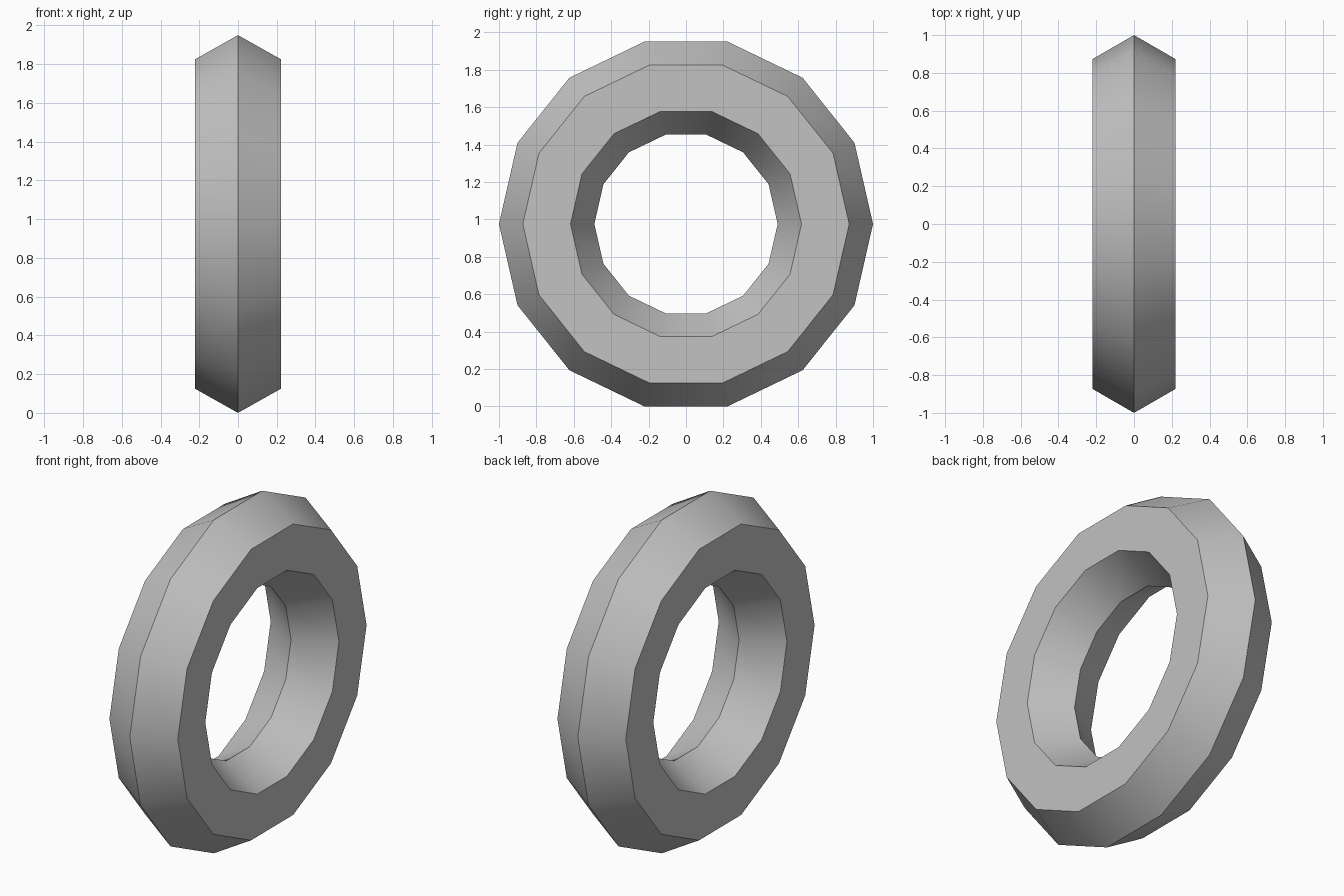
import bpy
import math

cube = bpy.data.objects.get("Cube")
if cube:
    bpy.data.objects.remove(cube, do_unlink=True)

SIDES = 14
MINOR = 0.255
MAJOR = 1 - MINOR

# Flat grey material
grey = bpy.data.materials.new("plain_grey")
grey.use_nodes = True
colour = (0.54, 0.54, 0.54, 1)
grey.diffuse_color = colour
grey.node_tree.nodes["Principled BSDF"].inputs["Base Color"].default_value = colour

# Upright ring with a hexagonal section, axis along x, resting on a flat segment
bpy.ops.mesh.primitive_torus_add(
    major_segments=SIDES, minor_segments=6,
    major_radius=MAJOR, minor_radius=MINOR,
    location=(0, 0, math.cos(math.pi / SIDES)),
    rotation=(math.pi / 2, 0, math.pi / 2))
ring = bpy.context.object
ring.name = "ring"
ring.data.materials.append(grey)
bpy.ops.object.transform_apply(location=True, rotation=True, scale=True)

# Smooth around the ring, crisp along the section's corners
bpy.ops.object.shade_smooth_by_angle(angle=math.radians(35))
